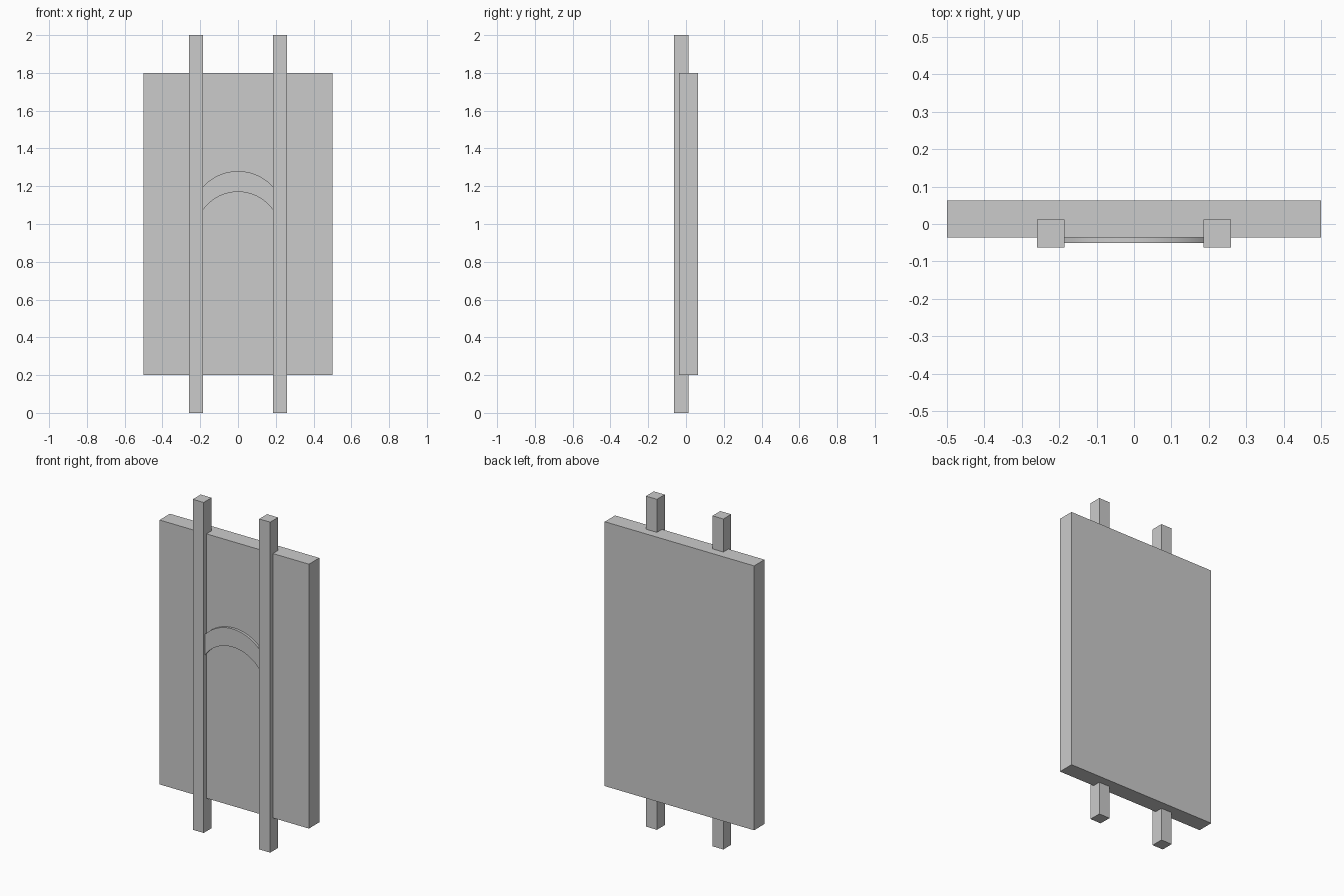
import bpy, bmesh, math

if "Cube" in bpy.data.objects:
    bpy.data.objects.remove(bpy.data.objects["Cube"])


def box(name, x0, x1, y0, y1, z0, z1):
    bpy.ops.mesh.primitive_cube_add(
        size=1, location=((x0 + x1) / 2, (y0 + y1) / 2, (z0 + z1) / 2))
    ob = bpy.context.object
    ob.name = name
    ob.scale = (x1 - x0, y1 - y0, z1 - z0)
    bpy.ops.object.transform_apply(location=False, rotation=False, scale=True)
    return ob


def arc(half, crown, drop, n=32):
    # Circular arc through the crown, falling by drop at +-half
    r = (half ** 2 + drop ** 2) / (2 * drop)
    a = math.asin(half / r)
    angles = [-a + 2 * a * i / n for i in range(n + 1)]
    return [(r * math.sin(t), crown - r + r * math.cos(t)) for t in angles]


# Backing panel
box("panel", -0.5, 0.5, -0.036, 0.063, 0.2, 1.8)

# Pair of upright posts let into the panel front
for side, cx in (("left", -0.2225), ("right", 0.2225)):
    box("post_" + side, cx - 0.0365, cx + 0.0365, -0.0625, 0.0125, 0, 2)

# Curved crosspiece between the posts
top = arc(0.19, 1.28, 0.088)
bottom = arc(0.19, 1.17, 0.103)
bm = bmesh.new()
rows = [[bm.verts.new((x, y, z)) for x, z in curve]
        for curve, y in ((top, -0.051), (bottom, -0.051), (bottom, -0.034), (top, -0.034))]
for k in range(4):
    a, b = rows[k], rows[(k + 1) % 4]
    for i in range(len(a) - 1):
        bm.faces.new((a[i], a[i + 1], b[i + 1], b[i]))
for i in (0, -1):
    bm.faces.new([row[i] for row in rows])
bmesh.ops.recalc_face_normals(bm, faces=bm.faces)
mesh = bpy.data.meshes.new("curved_crosspiece")
bm.to_mesh(mesh)
bm.free()
ob = bpy.data.objects.new("curved_crosspiece", mesh)
bpy.context.collection.objects.link(ob)
bpy.ops.object.select_all(action='DESELECT')
ob.select_set(True)
bpy.context.view_layer.objects.active = ob
bpy.ops.object.shade_smooth_by_angle(angle=math.radians(30))
